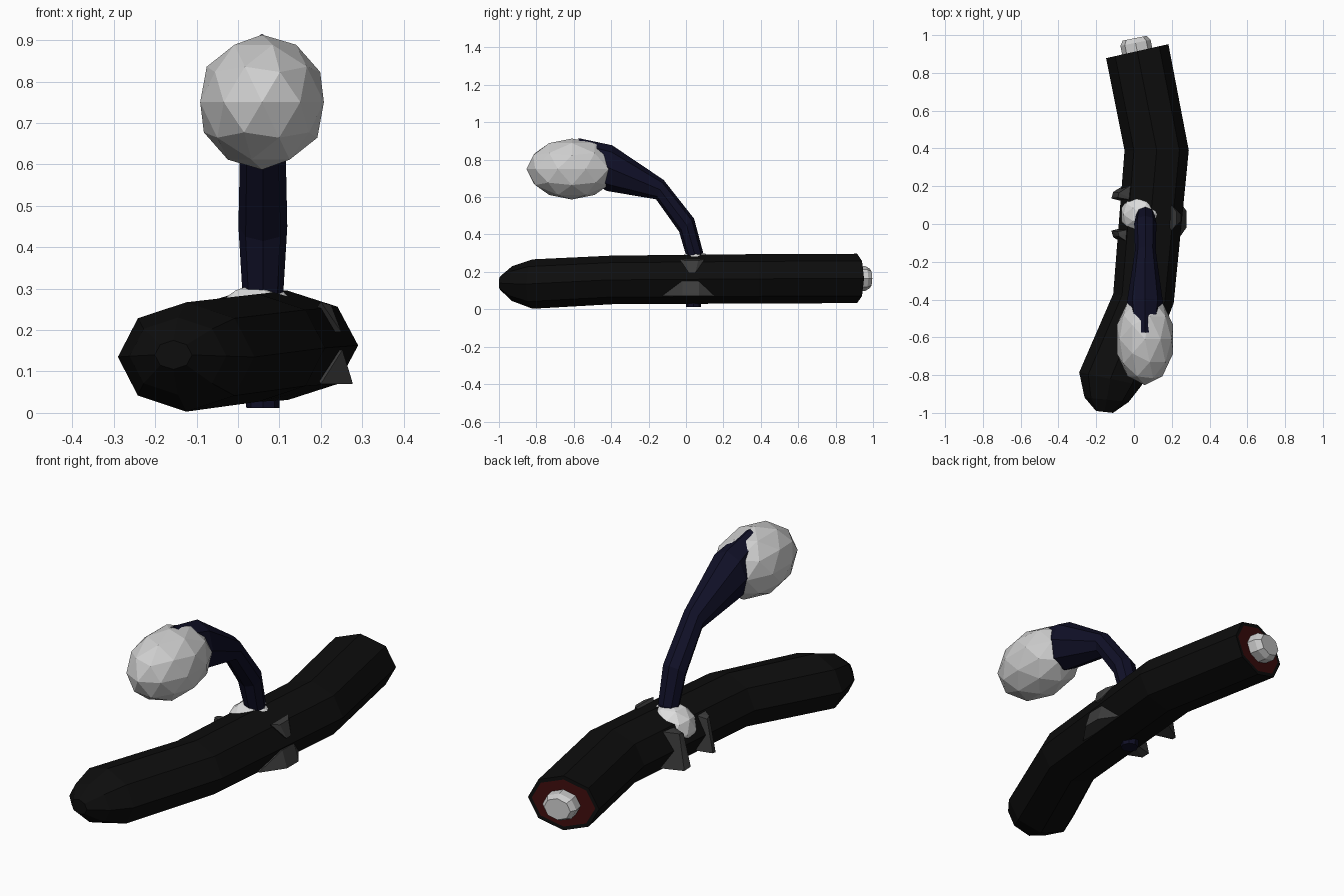
import bpy, bmesh, math
from mathutils import Vector

cube = bpy.data.objects.get("Cube")
if cube:
    bpy.data.objects.remove(cube, do_unlink=True)


def material(name, colour):
    m = bpy.data.materials.new(name)
    m.use_nodes = True
    m.diffuse_color = (*colour, 1)
    m.node_tree.nodes["Principled BSDF"].inputs["Base Color"].default_value = (*colour, 1)
    return m


BLACK = material("black", (.004, .004, .004))
NAVY = material("dark navy", (.005, .005, .02))
PALE = material("pale grey", (.62, .62, .62))
WHITE = material("off white", (.72, .72, .72))
GREY = material("dark grey", (.045, .045, .045))
RED = material("dark red", (.05, .004, .004))


def finish(bm, name, *mats):
    bmesh.ops.recalc_face_normals(bm, faces=bm.faces)
    me = bpy.data.meshes.new(name)
    bm.to_mesh(me)
    bm.free()
    for m in mats:
        me.materials.append(m)
    ob = bpy.data.objects.new(name, me)
    bpy.context.collection.objects.link(ob)
    return ob


def loft(rings, sides=8):
    """Skin rings given as (centre, half width vector, half height vector)."""
    bm = bmesh.new()
    loops = []
    for c, u, v in rings:
        loop = []
        for i in range(sides):
            a = 2 * math.pi * i / sides
            loop.append(bm.verts.new(Vector(c) + Vector(u) * math.cos(a) + Vector(v) * math.sin(a)))
        loops.append(loop)
    for a, b in zip(loops, loops[1:]):
        for i in range(sides):
            j = (i + 1) % sides
            bm.faces.new((a[i], a[j], b[j], b[i]))
    bm.faces.new(loops[0])
    last = bm.faces.new(loops[-1])
    return bm, last


def hull(name, points, mat):
    bm = bmesh.new()
    for p in points:
        bm.verts.new(p)
    bmesh.ops.convex_hull(bm, input=bm.verts)
    return finish(bm, name, mat)


def ellipsoid(name, centre, radii, mat):
    bm = bmesh.new()
    bmesh.ops.create_icosphere(bm, subdivisions=2, radius=1)
    bmesh.ops.scale(bm, vec=radii, verts=bm.verts)
    bmesh.ops.translate(bm, vec=centre, verts=bm.verts)
    return finish(bm, name, mat)


# Bent main body: rounded front, flat back with a red end panel
body, end = loft([
    ((-.156, -.995, .14), (.045, -.005, 0), (0, 0, .035)),
    ((-.145, -.93, .137), (.117, -.012, 0), (0, 0, .093)),
    ((-.125, -.82, .135), (.165, -.035, 0), (0, 0, .132)),
    ((.05, -.395, .157), (.16, -.025, 0), (0, 0, .13)),
    ((.12, .39, .163), (.17, 0, 0), (0, 0, .132)),
    ((.017, .915, .165), (.165, .037, 0), (0, 0, .132))])
bmesh.ops.recalc_face_normals(body, faces=body.faces)
bmesh.ops.inset_region(body, faces=[end], thickness=.018)
end.material_index = 1
finish(body, "body", BLACK, RED)

# Bolt in the back end, with a chamfered rim
axis = Vector((-.2, .98, 0))
base = Vector((.017, .915, .165))
bolt, _ = loft([(base + axis * d, Vector((.08, .016, 0)) * s, (0, 0, .066 * s))
                for d, s in ((-.02, 1), (.045, 1), (.07, .78))])
finish(bolt, "end_bolt", PALE)

# Curved arm rising through the body and widening into the head
arm, _ = loft([
    ((.06, .04, .012), (.04, 0, 0), (0, .04, 0)),
    ((.06, .045, .30), (.05, 0, 0), (0, .045, .01)),
    ((.06, .003, .45), (.059, 0, 0), (0, .04, .035)),
    ((.06, -.14, .64), (.055, 0, 0), (0, .02, .052)),
    ((.058, -.41, .755), (.095, 0, 0), (0, .015, .122)),
    ((.058, -.56, .81), (.07, 0, 0), (0, -.015, .105))])
finish(arm, "arm", NAVY)

# Faceted head and the collar at the foot of the arm
ellipsoid("head", (.058, -.61, .75), (.157, .243, .163), PALE)
ellipsoid("collar", (.045, .05, .2), (.118, .112, .113), WHITE)

# Pair of tapered brackets gripping the right flank
for name, y, s in (("back_bracket", .15, 1), ("front_bracket", -.05, -1)):
    hull(name, [(x, y + s * dy, z) for x, dy, z in (
        (-.12, -.015, .08), (-.11, .02, .07), (-.02, .075, .08), (.02, -.05, .08),
        (-.085, -.01, .235), (-.08, .015, .24), (-.01, .06, .25), (.02, -.03, .25))], GREY)

# Lower clamp hump and upper wedge on the left flank
hull("lower_clamp", [(.277, -.02, .07), (.277, .07, .07), (.273, -.02, .085), (.273, .07, .085),
                     (.2, -.13, .07), (.2, .18, .07), (.252, -.02, .152), (.252, .07, .152),
                     (.15, -.02, .152), (.15, .07, .152)], GREY)
hull("upper_clamp", [(.2, -.035, .268), (.2, .1, .268), (.225, .0, .26), (.225, .065, .26),
                     (.25, .015, .195), (.25, .05, .195), (.15, .03, .2)], GREY)
